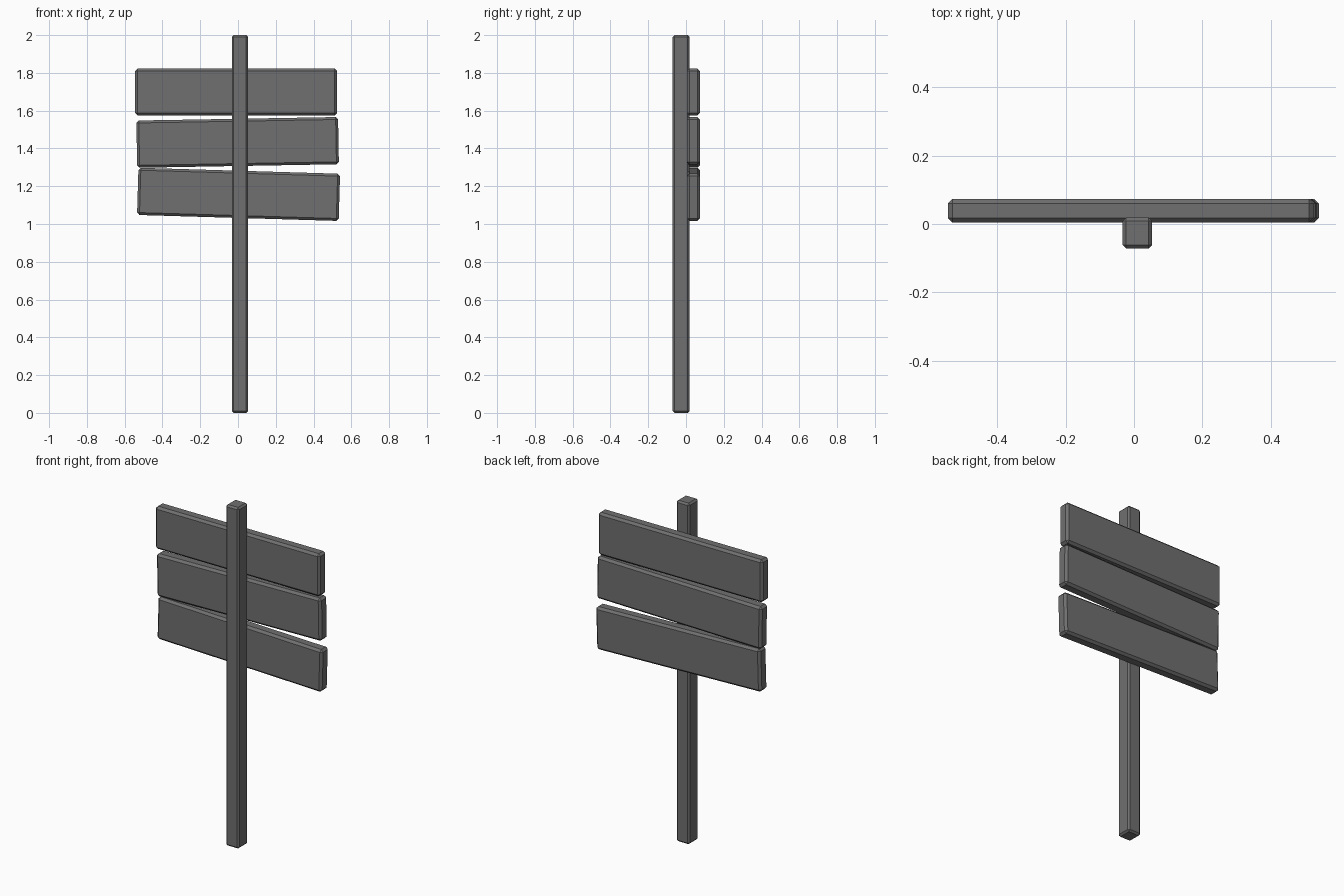
import bpy, math

if "Cube" in bpy.data.objects:
    bpy.data.objects.remove(bpy.data.objects["Cube"])

# One weathered grey for the whole sign
grey = bpy.data.materials.new("dark_grey")
grey.diffuse_color = (0.16, 0.16, 0.16, 1)
grey.use_nodes = True
grey.node_tree.nodes["Principled BSDF"].inputs["Base Color"].default_value = grey.diffuse_color


def beam(name, centre, size, bevel, tilt=0.0):
    """Box with chamfered edges, tilted in the front plane (degrees)."""
    bpy.ops.mesh.primitive_cube_add(size=1, location=centre)
    ob = bpy.context.object
    ob.name = name
    ob.scale = size
    bpy.ops.object.transform_apply(location=False, rotation=False, scale=True)
    ob.rotation_euler = (0, -math.radians(tilt), 0)
    mod = ob.modifiers.new("chamfer", 'BEVEL')
    mod.width = bevel
    mod.segments = 1
    ob.data.materials.append(grey)
    return ob


# Upright post, in front of the boards
beam("post", (0.01, -0.026, 1.0), (0.086, 0.09, 2.0), 0.01)

# Three boards, the lower two nailed on slightly crooked
boards = [
    ("top_board", -0.01, 1.699, 0.0),
    ("middle_board", -0.002, 1.432, 1.0),
    ("bottom_board", 0.003, 1.157, -1.7),
]
for name, x, z, tilt in boards:
    beam(name, (x, 0.039, z), (1.068, 0.068, 0.25), 0.013, tilt)
